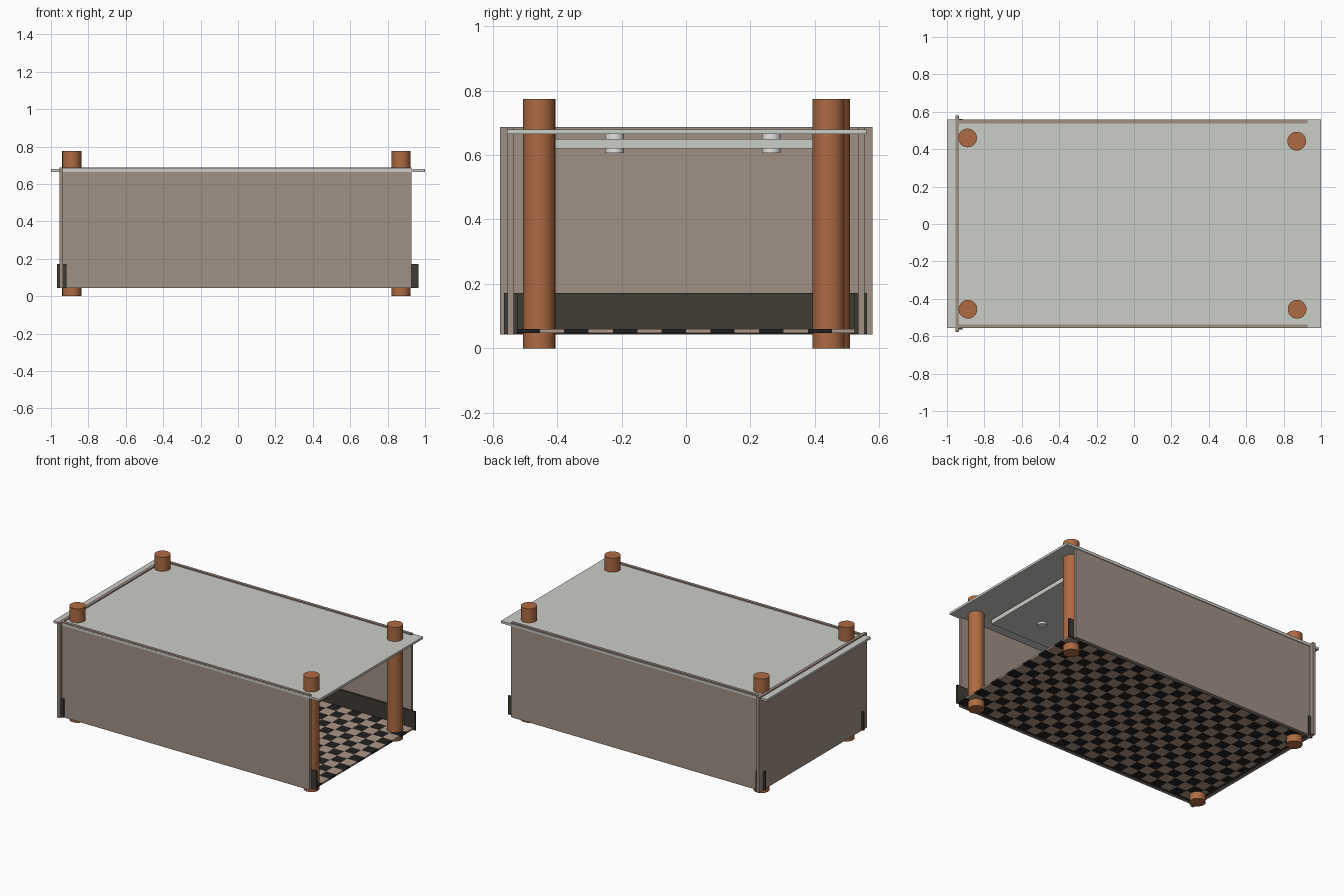
import bpy
import bmesh
import math

cube = bpy.data.objects.get("Cube")
if cube:
    bpy.data.objects.remove(cube, do_unlink=True)


def material(name, r, g, b):
    m = bpy.data.materials.new(name)
    m.use_nodes = True
    m.diffuse_color = (r, g, b, 1)
    bsdf = next(n for n in m.node_tree.nodes if n.type == "BSDF_PRINCIPLED")
    bsdf.inputs["Base Color"].default_value = (r, g, b, 1)
    return m


pale_grey = material("pale grey", 0.60, 0.61, 0.57)
white = material("white", 0.78, 0.78, 0.76)
taupe = material("taupe", 0.35, 0.28, 0.235)
copper = material("copper", 0.42, 0.145, 0.055)
charcoal = material("charcoal", 0.05, 0.043, 0.034)
tile_light = material("light tile", 0.42, 0.30, 0.24)
tile_dark = material("dark tile", 0.014, 0.014, 0.014)


def finish(name, bm, *mats):
    mesh = bpy.data.meshes.new(name)
    bm.to_mesh(mesh)
    bm.free()
    ob = bpy.data.objects.new(name, mesh)
    bpy.context.scene.collection.objects.link(ob)
    for m in mats:
        mesh.materials.append(m)
    return ob


def box(name, x, y, z, mat):
    """Box from (min, max) ranges on each axis."""
    bm = bmesh.new()
    bmesh.ops.create_cube(bm, size=1)
    for v in bm.verts:
        v.co = [r[0] if c < 0 else r[1] for c, r in zip(v.co, (x, y, z))]
    return finish(name, bm, mat)


def cylinder(name, x, y, z, radius, mat):
    bm = bmesh.new()
    bmesh.ops.create_cone(bm, cap_ends=True, segments=32, radius1=radius,
                          radius2=radius, depth=z[1] - z[0])
    bmesh.ops.translate(bm, verts=bm.verts, vec=(x, y, sum(z) / 2))
    for f in bm.faces:
        f.smooth = abs(f.normal.z) < 0.5
    for e in bm.edges:
        e.smooth = all(f.smooth for f in e.link_faces)
    return finish(name, bm, mat)


# Roof sheet and the ceiling panel hung below it
box("roof", (-1, 1), (-0.556, 0.56), (0.665, 0.68), pale_grey)
box("ceiling_panel", (-0.78, 0.78), (-0.42, 0.45), (0.62, 0.65), pale_grey)

# Spacers through the ceiling panel
for x in (-0.545, 0.545):
    for y in (-0.222, 0.265):
        cylinder("ceiling_spacer", x, y, (0.607, 0.666), 0.029, white)

# Two long walls and one closed end; the other end stays open
wall_z = (0.043, 0.688)
box("front_wall", (-0.935, 0.928), (-0.555, -0.536), wall_z, taupe)
box("back_wall", (-0.935, 0.928), (0.536, 0.555), wall_z, taupe)
box("end_wall", (-0.955, -0.935), (-0.578, 0.58), wall_z, taupe)

# Interlocking skirting boards inside the walls
skirt_z = (0.045, 0.172)
box("front_skirting", (-0.968, 0.965), (-0.536, -0.524), skirt_z, charcoal)
box("back_skirting", (-0.968, 0.965), (0.524, 0.536), skirt_z, charcoal)
box("end_skirting", (-0.935, -0.917), (-0.565, 0.562), skirt_z, charcoal)

# Four round corner posts
for x, y in ((-0.89, 0.46), (-0.888, -0.456), (0.87, 0.443), (0.872, -0.456)):
    cylinder("corner_post", x, y, (0, 0.775), 0.05, copper)

# Chequered floor: grid of tiles coloured by parity, then thickened
columns, rows = 25, 14
length, width = 1.9, 1.06
bm = bmesh.new()
bmesh.ops.create_grid(bm, x_segments=columns, y_segments=rows, size=0.5)
for v in bm.verts:
    v.co = (v.co.x * length, v.co.y * width, 0.06)
for f in bm.faces:
    c = f.calc_center_median()
    column = math.floor((c.x / length + 0.5) * columns)
    row = math.floor((c.y / width + 0.5) * rows)
    f.material_index = (column + row + 1) % 2
floor = finish("chequered_floor", bm, tile_light, tile_dark)
thickness = floor.modifiers.new("thickness", "SOLIDIFY")
thickness.thickness = 0.012
thickness.offset = -1
